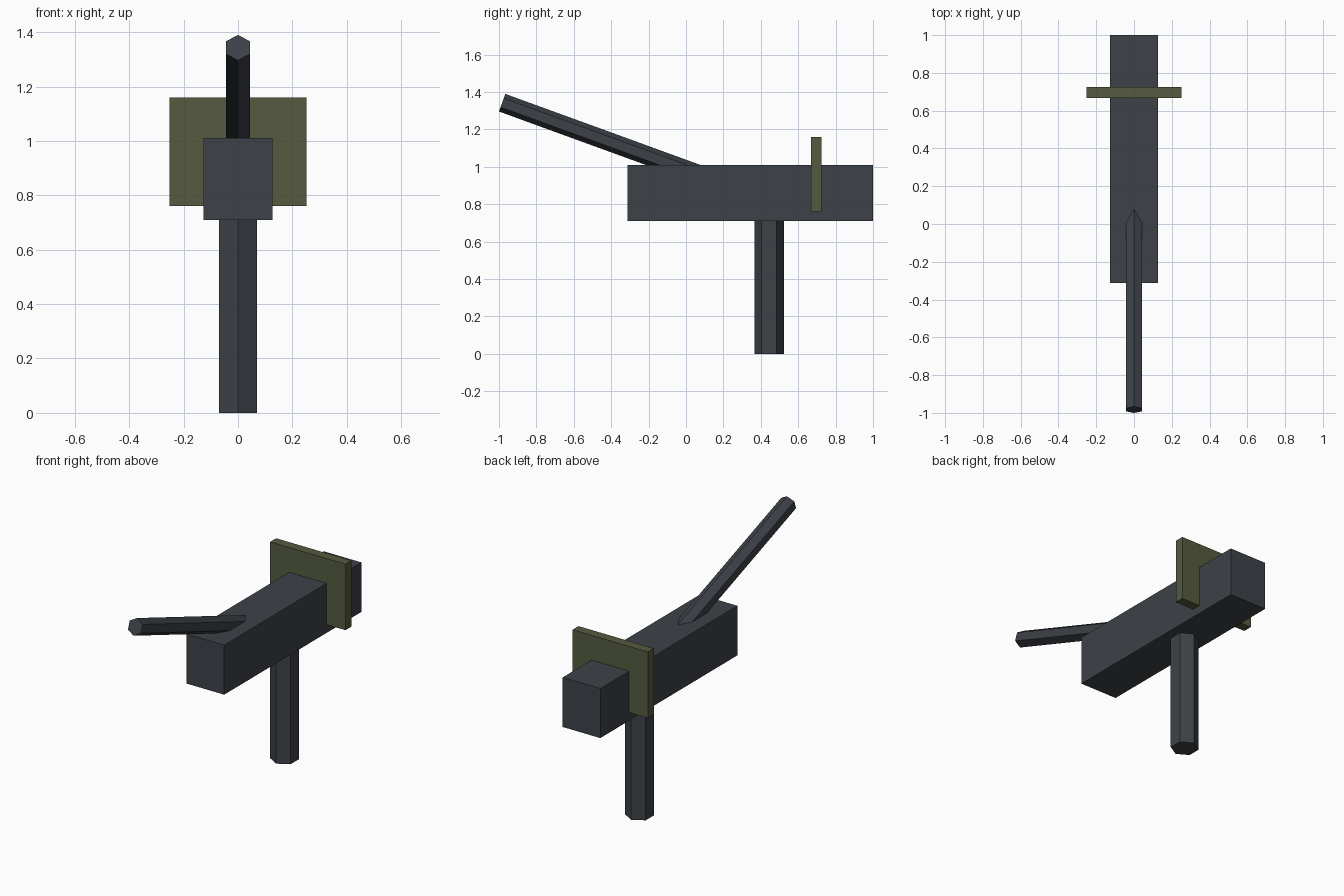
import bpy
import math
from mathutils import Vector

if "Cube" in bpy.data.objects:
    bpy.data.objects.remove(bpy.data.objects["Cube"])


def material(name, rgb):
    m = bpy.data.materials.new(name)
    m.diffuse_color = (*rgb, 1.0)
    m.use_nodes = True
    m.node_tree.nodes["Principled BSDF"].inputs["Base Color"].default_value = m.diffuse_color
    return m


slate = material("dark slate", (0.047, 0.054, 0.065))
olive = material("olive green", (0.092, 0.104, 0.050))


def finish(name, mat):
    ob = bpy.context.object
    ob.name = name
    ob.data.materials.append(mat)
    return ob


def box(name, lo, hi, mat):
    lo, hi = Vector(lo), Vector(hi)
    bpy.ops.mesh.primitive_cube_add(size=1, location=(lo + hi) / 2)
    ob = finish(name, mat)
    ob.scale = hi - lo
    return ob


def hex_rod(name, start, end, radius, mat):
    # six-sided rod with one corner line lying in the x = 0 plane
    start, end = Vector(start), Vector(end)
    axis = end - start
    tilt = math.atan2(-axis.y, axis.z)
    bpy.ops.mesh.primitive_cylinder_add(vertices=6, radius=radius, depth=axis.length,
                                        location=(start + end) / 2, rotation=(tilt, 0, 0))
    return finish(name, mat)


# main body and the plate around its rear
box("body", (-0.126, -0.312, 0.71), (0.126, 1.0, 1.01), slate)
box("shield_plate", (-0.252, 0.668, 0.76), (0.252, 0.725, 1.16), olive)

# support post under the body
hex_rod("support_post", (0, 0.445, 0), (0, 0.445, 0.73), 0.08, slate)

# barrel rising forward at twenty degrees, sunk into the body
tip = Vector((0, -0.983, 1.343))
back = Vector((0, math.cos(math.radians(20)), -math.sin(math.radians(20))))
hex_rod("barrel", tip + back * 1.2, tip, 0.05, slate)
